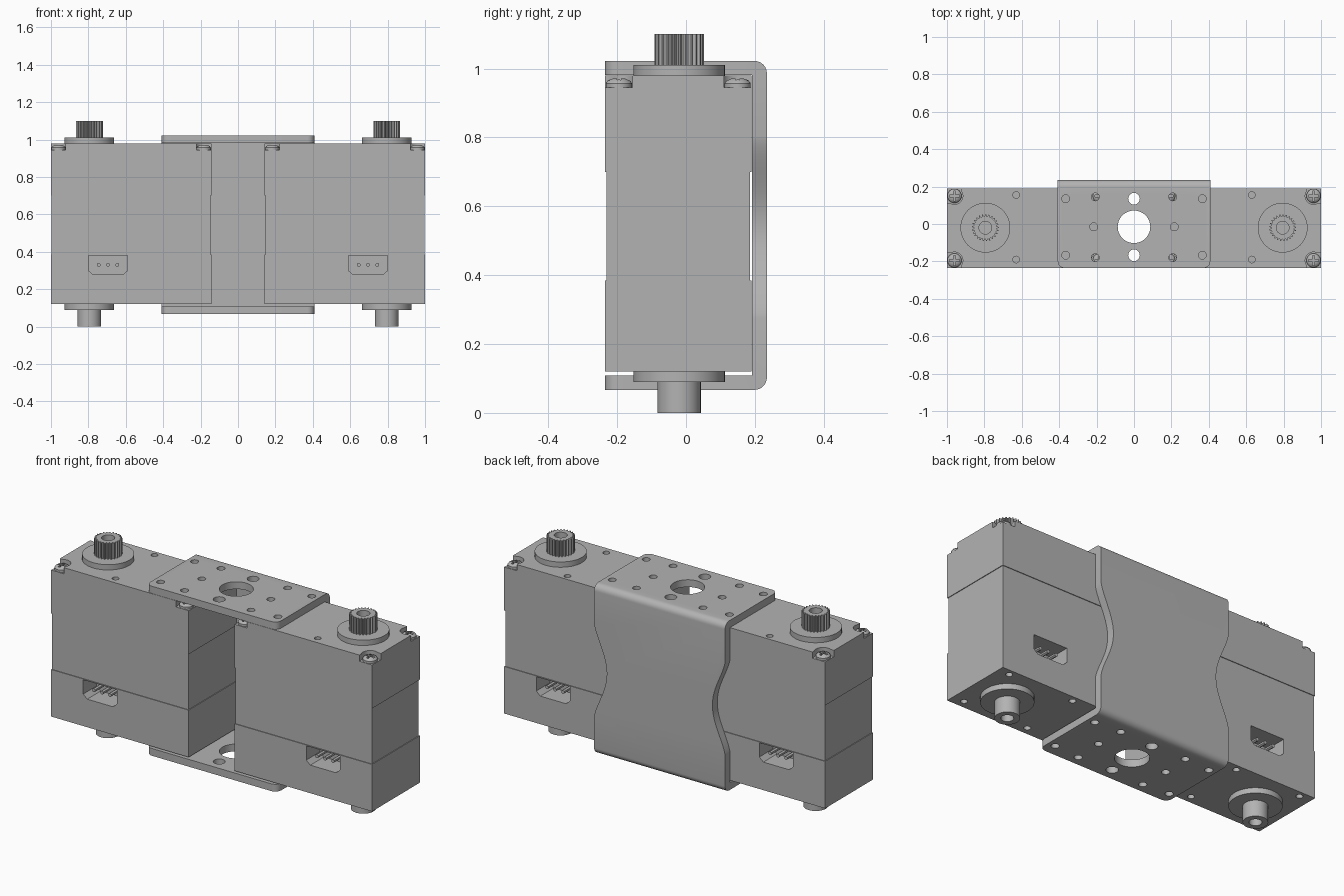
import bpy, bmesh
from math import sin, cos, pi, radians
from mathutils import Matrix, Vector

if "Cube" in bpy.data.objects:
    bpy.data.objects.remove(bpy.data.objects["Cube"])

grey = bpy.data.materials.new("plain grey")
grey.use_nodes = True
grey.diffuse_color = (0.45, 0.45, 0.45, 1)
grey.node_tree.nodes["Principled BSDF"].inputs["Base Color"].default_value = grey.diffuse_color

FRONT, BACK, BASE, TOP, AXIS_Y = -0.235, 0.19, 0.12, 0.98, -0.02


def finish(name, bm):
    bmesh.ops.recalc_face_normals(bm, faces=bm.faces)
    mesh = bpy.data.meshes.new(name)
    bm.to_mesh(mesh)
    bm.free()
    mesh.materials.append(grey)
    ob = bpy.data.objects.new(name, mesh)
    bpy.context.collection.objects.link(ob)
    return ob


def add_prism(bm, points, lo, hi, axis="z"):
    """Extrude a closed outline along one axis."""
    place = {"z": lambda a, b, h: (a, b, h), "y": lambda a, b, h: (a, h, b),
             "x": lambda a, b, h: (h, a, b)}[axis]
    rings = [[bm.verts.new(place(a, b, h)) for a, b in points] for h in (lo, hi)]
    bm.faces.new(rings[0])
    bm.faces.new(rings[1])
    for i in range(len(points)):
        j = (i + 1) % len(points)
        bm.faces.new((rings[0][i], rings[0][j], rings[1][j], rings[1][i]))


def circle(x, y, r, n=24):
    return [(x + r * cos(2 * pi * i / n), y + r * sin(2 * pi * i / n)) for i in range(n)]


def rect(x0, x1, y0, y1):
    return [(x0, y0), (x1, y0), (x1, y1), (x0, y1)]


def prism(name, *args):
    bm = bmesh.new()
    add_prism(bm, *args)
    return finish(name, bm)


def cut(ob, bm):
    """Subtract the solids held in bm, then drop the cutter."""
    cutter = finish("cutter", bm)
    cutter.hide_render = True
    mod = ob.modifiers.new("cut", "BOOLEAN")
    mod.operation, mod.object, mod.solver = "DIFFERENCE", cutter, "EXACT"
    mod.use_self = True
    bpy.context.view_layer.objects.active = ob
    bpy.ops.object.modifier_apply(modifier="cut")
    bpy.data.objects.remove(cutter)


def smooth(ob):
    bpy.ops.object.select_all(action="DESELECT")
    ob.select_set(True)
    bpy.context.view_layer.objects.active = ob
    bpy.ops.object.shade_smooth_by_angle(angle=radians(30))


# Screw with a cross recess, shared by all corners
def make_screw():
    bm = bmesh.new()
    rings = []
    for r, z in ((0.038, 0), (0.038, 0.012), (0.032, 0.02), (0.018, 0.026)):
        rings.append([bm.verts.new((x, y, z)) for x, y in circle(0, 0, r)])
    for low, high in zip(rings, rings[1:]):
        for i in range(24):
            j = (i + 1) % 24
            bm.faces.new((low[i], low[j], high[j], high[i]))
    bm.faces.new(rings[0])
    bm.faces.new(rings[-1])
    ob = finish("screw", bm)
    a, b = 0.026, 0.006
    cross = [(a, -b), (a, b), (b, b), (b, a), (-b, a), (-b, b),
             (-a, b), (-a, -b), (-b, -b), (-b, -a), (b, -a), (b, -b)]
    bm = bmesh.new()
    add_prism(bm, cross, 0.01, 0.05)
    cut(ob, bm)
    smooth(ob)
    return ob


screw = make_screw()
screw_mesh = screw.data
bpy.data.objects.remove(screw)


def make_servo(side, s):
    x_in, x_out = 0.143, 1.0
    # Case, slightly waisted between the upper and lower covers
    bm = bmesh.new()
    rings = []
    for z, d in ((BASE, 0), (0.385, 0), (0.385, 0.004), (0.7, 0.004), (0.7, 0), (TOP, 0)):
        outline = rect(x_in + d, x_out - d, FRONT + d, BACK - d)
        rings.append([bm.verts.new((s * x, y, z)) for x, y in outline])
    for low, high in zip(rings, rings[1:]):
        for i in range(4):
            j = (i + 1) % 4
            bm.faces.new((low[i], low[j], high[j], high[i]))
    bm.faces.new(rings[0])
    bm.faces.new(rings[-1])
    case = finish(side + "_case", bm)

    # Screw pockets, small holes and connector sockets
    bm = bmesh.new()
    corners = [(x, dx, y, dy) for x, dx in ((x_in + 0.04, -1), (x_out - 0.04, 1))
               for y, dy in ((FRONT + 0.04, -1), (BACK - 0.04, 1))]
    for x, dx, y, dy in corners:
        arc = [(x - dx * 0.045 * cos(t * pi / 12), y - dy * 0.045 * sin(t * pi / 12))
               for t in range(-2, 9)]
        outline = arc + [(x + dx * 0.06, y - dy * 0.039), (x + dx * 0.06, y + dy * 0.06),
                         (x - dx * 0.039, y + dy * 0.06)]
        add_prism(bm, [(s * a, b) for a, b in outline], 0.945, 1.1)
    for y in (-0.19, 0.155):
        add_prism(bm, circle(s * 0.63, y, 0.018, 16), 0.93, 1.1)
        for x in (0.21, 0.525, 0.93):
            add_prism(bm, circle(s * x, y, 0.018, 16), 0.0, 0.17)
    socket = [(0.59, 0.38), (0.8, 0.38), (0.8, 0.3), (0.775, 0.278), (0.615, 0.278), (0.59, 0.3)]
    socket = [(s * x, z) for x, z in socket]
    depth = 0.12
    add_prism(bm, socket, FRONT - 0.05, FRONT + depth, "y")
    add_prism(bm, socket, BACK - depth, BACK + 0.05, "y")
    cut(case, bm)
    smooth(case)

    # Connector pins
    for face, y0, y1 in (("front", FRONT + 0.015, FRONT + depth + 0.01),
                         ("back", BACK - depth - 0.01, BACK - 0.015)):
        bm = bmesh.new()
        for x in (0.645, 0.695, 0.745):
            add_prism(bm, circle(s * x, 0.33, 0.01, 12), y0, y1, "y")
        smooth(finish(side + "_" + face + "_pins", bm))

    # Corner screws
    for i, (x, dx, y, dy) in enumerate(corners):
        ob = bpy.data.objects.new(f"{side}_screw_{i + 1}", screw_mesh)
        ob.location = (s * x, y, 0.945)
        bpy.context.collection.objects.link(ob)

    # Output collar and splined shaft, idler collar and shaft
    gx = s * 0.795
    smooth(prism(side + "_top_collar", circle(gx, AXIS_Y, 0.133, 48), TOP, 1.01))
    smooth(prism(side + "_bottom_collar", circle(gx, AXIS_Y, 0.133, 48), 0.09, BASE))
    teeth = 25
    spline = []
    for i in range(teeth * 4):
        r = 0.072 if i % 4 < 2 else 0.061
        t = 2 * pi * i / (teeth * 4)
        spline.append((gx + r * cos(t), AXIS_Y + r * sin(t)))
    for name, outline, span, hole, r in (
            ("_splined_shaft", spline, (1.01, 1.1), (1.03, 1.2), 0.034),
            ("_idler_shaft", circle(gx, AXIS_Y, 0.063, 40), (0, 0.09), (-0.1, 0.07), 0.032)):
        shaft = prism(side + name, outline, *span)
        bm = bmesh.new()
        add_prism(bm, circle(gx, AXIS_Y, r), *hole)
        cut(shaft, bm)
        smooth(shaft)


make_servo("left", 1)
make_servo("right", -1)

# U-shaped bracket with rounded bends and flange corners
W, OUT = 0.408, 0.235
profile = [(FRONT, 0.067), (OUT, 0.067), (OUT, 1.022), (FRONT, 1.022),
           (FRONT, 0.981), (0.191, 0.981), (0.191, 0.108), (FRONT, 0.108)]
bm = bmesh.new()
add_prism(bm, profile, -W, W, "x")
round_edges = []
for e in bm.edges:
    a, b = (v.co for v in e.verts)
    along = (b - a).normalized()
    flange = abs(along.z) > 0.9 and e.calc_length() < 0.1
    bend = abs(along.x) > 0.9 and min(a.y, b.y) > OUT - 0.001
    if flange or bend:
        round_edges.append(e)
bmesh.ops.bevel(bm, geom=round_edges, offset=0.036, segments=6, profile=0.5, affect="EDGES")
bracket = finish("bracket", bm)

# Bracket holes and the curved waist of its back plate
bm = bmesh.new()
holes = [(0, -0.015, 0.087), (0, 0.135, 0.031), (0, -0.167, 0.031)]
for sx in (-1, 1):
    holes += [(sx * x, y, 0.021) for x, y in
              ((0.365, 0.135), (0.365, -0.167), (0.207, 0.145), (0.207, -0.18), (0.215, -0.015))]
    waist = []
    for i in range(33):
        t = i / 32
        waist.append((sx * (W + 0.001 - 0.08 * sin(pi * t) ** 1.5), 0.27 + 0.54 * t))
    waist += [(sx * 0.5, 0.81), (sx * 0.5, 0.27)]
    add_prism(bm, waist, 0.15, 0.3, "y")
for x, y, r in holes:
    n = 48 if r > 0.05 else 20
    add_prism(bm, circle(x, y, r, n), 0.03, 0.15)
    add_prism(bm, circle(x, y, r, n), 0.95, 1.1)
cut(bracket, bm)
smooth(bracket)
